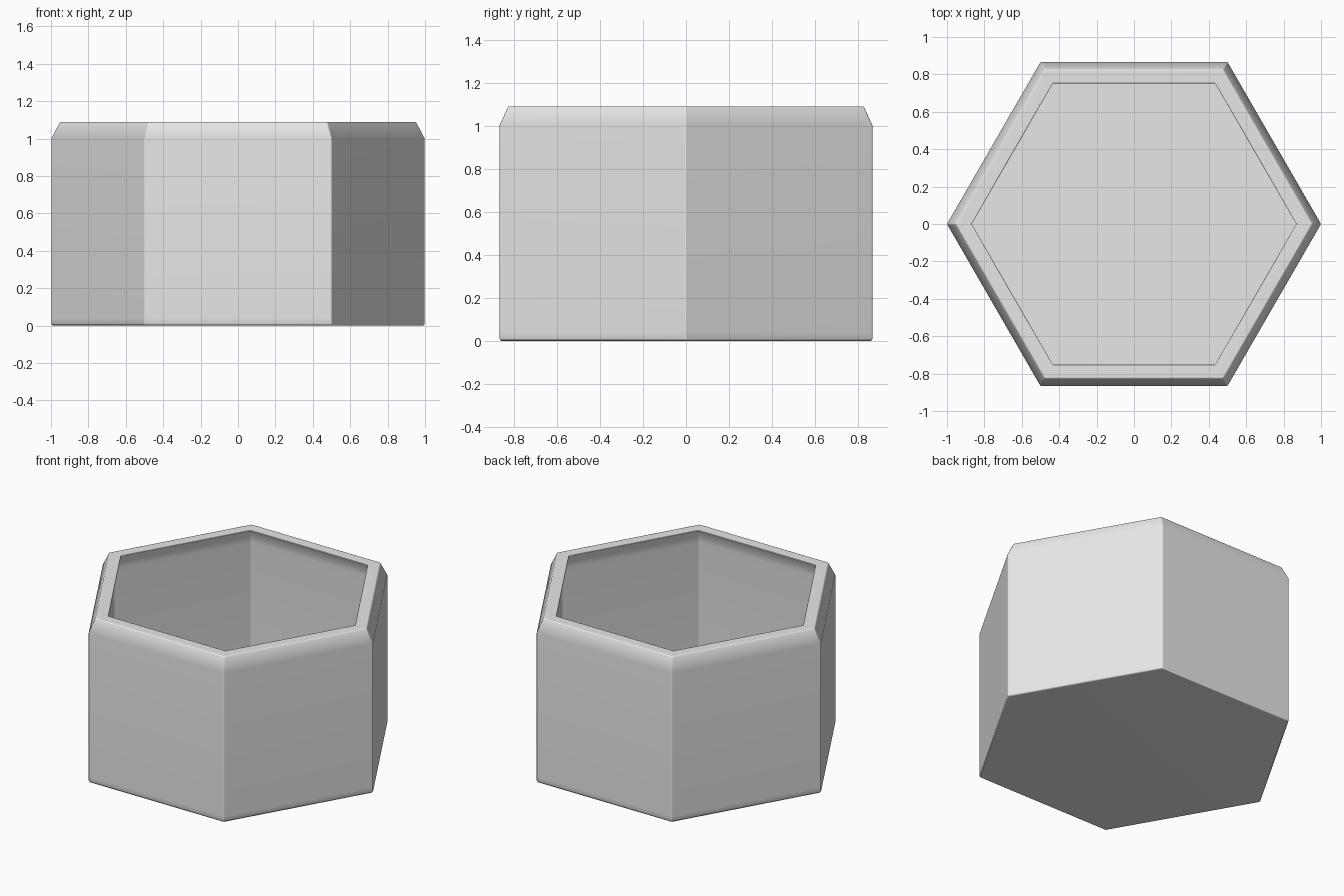
import bpy
import bmesh
import math

cube = bpy.data.objects.get("Cube")
if cube:
    bpy.data.objects.remove(cube, do_unlink=True)

SIDES = 6
# Profile (corner radius, height): outside base up, over the rim, down to the inner floor
PROFILE = [(0.99, 0.0), (1.0, 0.01), (1.0, 0.04), (1.0, 1.0),
           (0.953, 1.09), (0.865, 1.09), (0.919, 0.985), (0.919, 0.07)]


def grey_material():
    mat = bpy.data.materials.new("light grey")
    colour = (0.8, 0.8, 0.8, 1.0)
    mat.use_nodes = True
    mat.diffuse_color = colour
    for node in mat.node_tree.nodes:
        if node.type == 'BSDF_PRINCIPLED':
            node.inputs["Base Color"].default_value = colour
    return mat


def hexagon_ring(bm, radius, height):
    angles = [2 * math.pi * i / SIDES for i in range(SIDES)]
    return [bm.verts.new((radius * math.cos(a), radius * math.sin(a), height))
            for a in angles]


# Hollow six-sided pot, skinned from stacked rings
bm = bmesh.new()
rings = [hexagon_ring(bm, r, z) for r, z in PROFILE]
for low, high in zip(rings, rings[1:]):
    for i in range(SIDES):
        j = (i + 1) % SIDES
        bm.faces.new((low[i], low[j], high[j], high[i]))
bm.faces.new(list(reversed(rings[0])))   # underside
bm.faces.new(rings[-1])                  # inner floor
bmesh.ops.recalc_face_normals(bm, faces=bm.faces)

mesh = bpy.data.meshes.new("hexagonal_pot")
bm.to_mesh(mesh)
bm.free()
pot = bpy.data.objects.new("hexagonal_pot", mesh)
bpy.context.collection.objects.link(pot)
mesh.materials.append(grey_material())

# Slightly softened corners, soft shading where the rim leans in
for face in mesh.polygons:
    face.use_smooth = True
bevel = pot.modifiers.new("soft_corners", 'BEVEL')
bevel.width = 0.006
bevel.segments = 2
bevel.limit_method = 'ANGLE'
bevel.angle_limit = math.radians(50)
normals = pot.modifiers.new("flat_walls", 'WEIGHTED_NORMAL')
normals.keep_sharp = True
